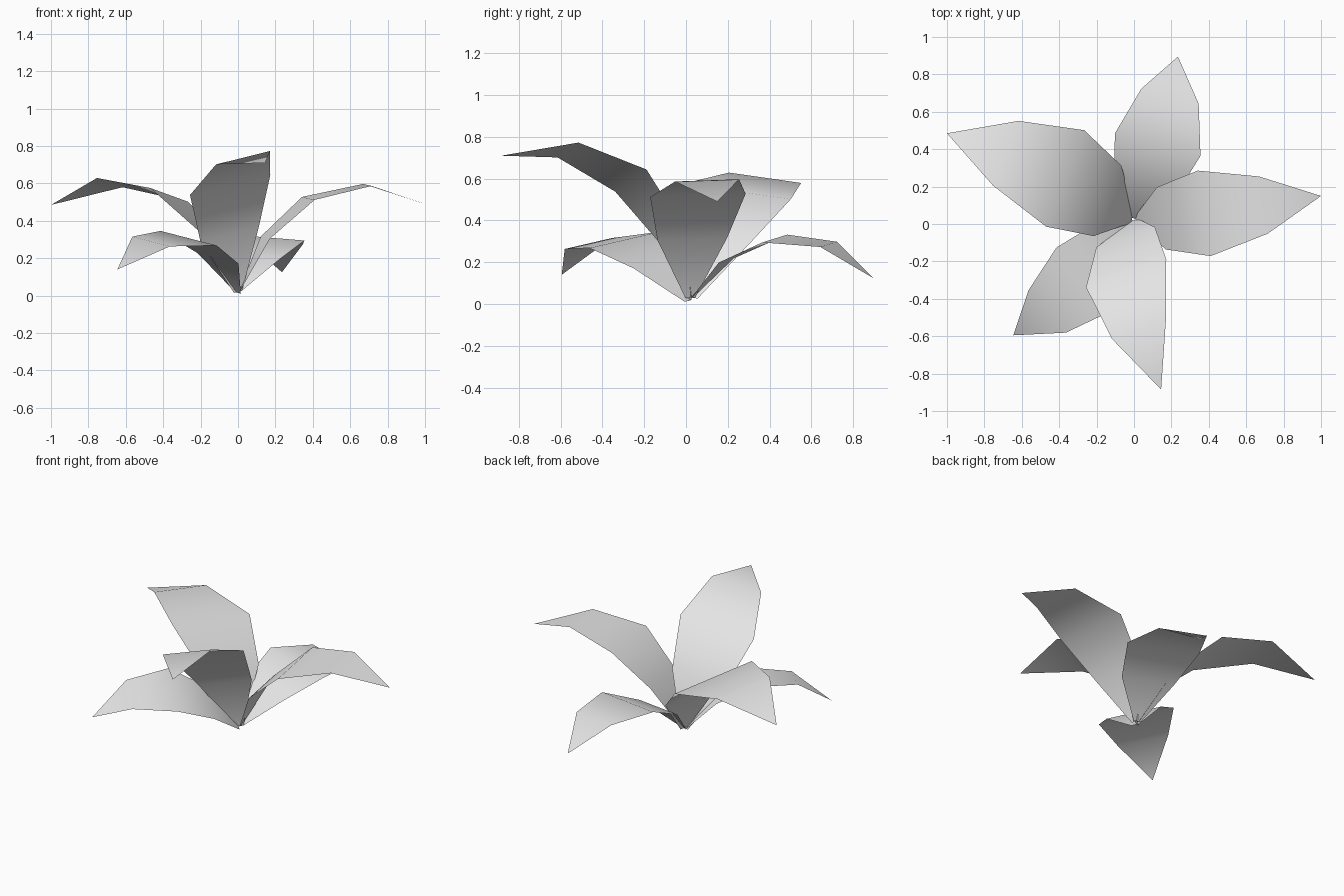
import bpy
import bmesh
import math
from mathutils import Vector

cube = bpy.data.objects.get("Cube")
if cube:
    bpy.data.objects.remove(cube, do_unlink=True)

# Single flat colour for the whole plant
grey = bpy.data.materials.new("light_grey")
grey.use_nodes = True
grey.diffuse_color = (0.8, 0.8, 0.8, 1)
grey.node_tree.nodes["Principled BSDF"].inputs["Base Color"].default_value = (0.8, 0.8, 0.8, 1)

THICKNESS = 0.01
# Shared arched blade: distance along, rise (both per length), width ratio
BLADE_ROWS = [(0, 0, 0.1), (0.22, 0.18, 0.73), (0.49, 0.265, 1), (0.781, 0.203, 0.67)]


def make_leaf(name, base, tip, side):
    """Arched leaf from base to tip; side gives its tilt and full width."""
    base, tip, side = Vector(base), Vector(tip), Vector(side)
    width = side.length
    length = (tip - base).length
    forward = (tip - base).normalized()
    across = (side - forward * side.dot(forward)).normalized()
    up = forward.cross(across)

    bm = bmesh.new()
    rows = []
    for along, rise, ratio in BLADE_ROWS:
        middle = base + (forward * along + up * rise) * length
        half = across * (width * ratio / 2)
        rows.append((bm.verts.new(middle - half), bm.verts.new(middle + half)))
    for (a, b), (c, d) in zip(rows, rows[1:]):
        bm.faces.new((a, c, d, b))
    point = bm.verts.new(tip)
    bm.faces.new((rows[-1][0], point, rows[-1][1]))
    bmesh.ops.solidify(bm, geom=bm.faces[:], thickness=THICKNESS)
    bmesh.ops.recalc_face_normals(bm, faces=bm.faces[:])

    mesh = bpy.data.meshes.new(name)
    bm.to_mesh(mesh)
    bm.free()
    mesh.materials.append(grey)
    leaf = bpy.data.objects.new(name, mesh)
    bpy.context.collection.objects.link(leaf)

    # Smooth along the blade, sharp around the rim
    bpy.ops.object.select_all(action="DESELECT")
    leaf.select_set(True)
    bpy.context.view_layer.objects.active = leaf
    bpy.ops.object.shade_smooth_by_angle(angle=math.radians(60))


# Five leaves fanned around the crown
make_leaf("left_leaf", (0.01, 0.02, 0.03), (1.0, 0.15, 0.49), (-0.08, 0.455, 0.01))
make_leaf("right_leaf", (-0.01, 0.03, 0.03), (-1.0, 0.485, 0.485), (-0.26, -0.485, 0.10))
make_leaf("back_leaf", (0, 0.03, 0.03), (0.235, 0.895, 0.125), (-0.45, 0.145, 0.04))
make_leaf("front_leaf", (0, 0.02, 0.02), (0.145, -0.885, 0.71), (0.425, 0.17, 0.09))
make_leaf("front_right_leaf", (0, 0.01, 0.015), (-0.645, -0.595, 0.14), (0.26, -0.37, -0.07))
